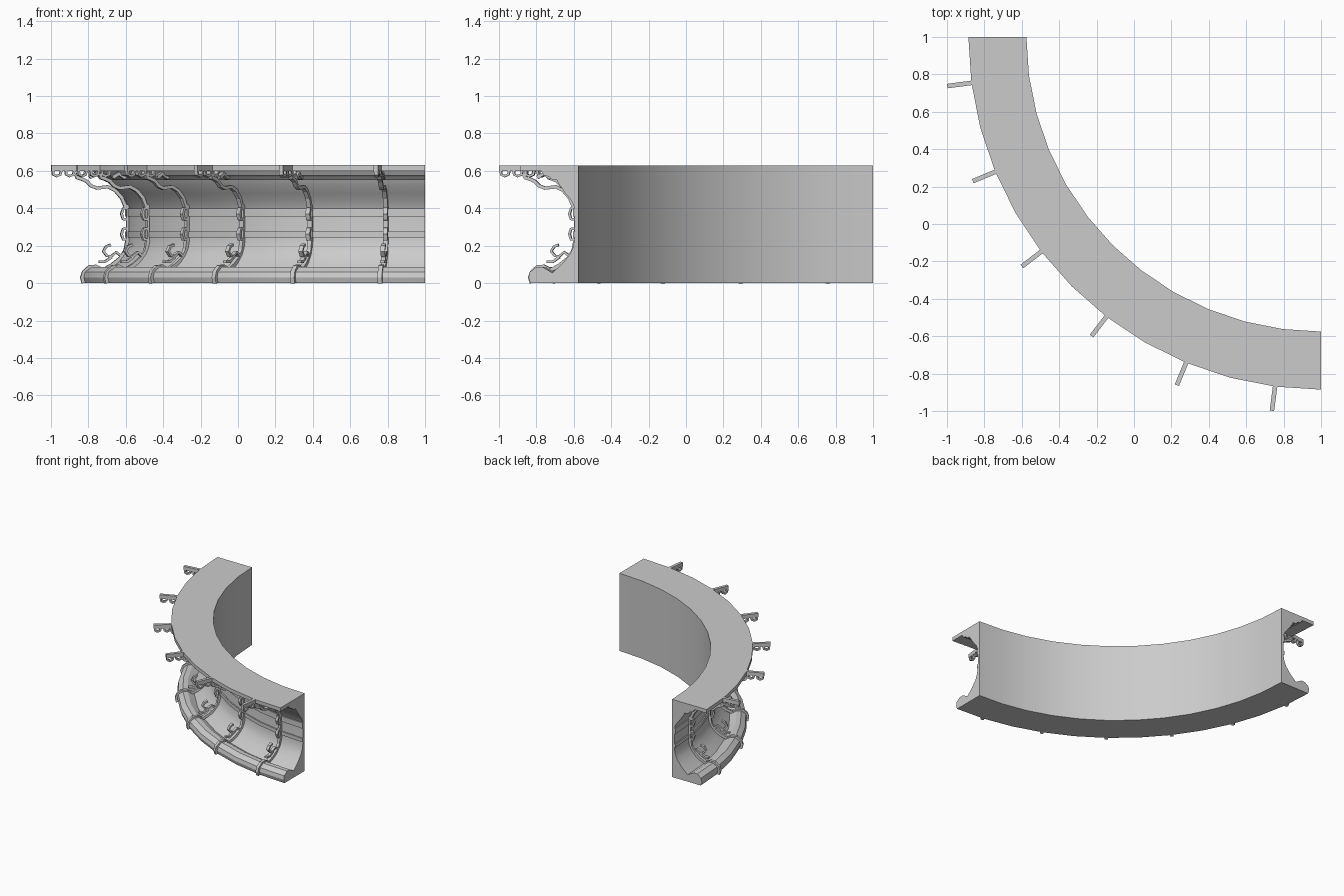
import bpy, bmesh, math
from mathutils import Vector

if "Cube" in bpy.data.objects:
    bpy.data.objects.remove(bpy.data.objects["Cube"])

CX, CY = 1.0, 1.0          # arc centre in plan


def place(r, z, ang, t=0.0):
    """Radius/height profile point -> world, at plan angle, shifted sideways by t."""
    c, s = math.cos(ang), math.sin(ang)
    return (CX - r * c + t * s, CY - r * s - t * c, z)


def finish(name, bm, smooth=None):
    bmesh.ops.recalc_face_normals(bm, faces=bm.faces)
    me = bpy.data.meshes.new(name)
    bm.to_mesh(me)
    bm.free()
    ob = bpy.data.objects.new(name, me)
    bpy.context.collection.objects.link(ob)
    if smooth:
        bpy.ops.object.select_all(action='DESELECT')
        ob.select_set(True)
        bpy.context.view_layer.objects.active = ob
        bpy.ops.object.shade_smooth_by_angle(angle=math.radians(smooth))
    return ob


# Curved counter body: profile swept a quarter turn in 12 steps
profile = [(1.575, 0), (1.575, .63), (1.885, .63), (1.885, .60), (1.775, .60),
           (1.76, .575), (1.735, .57), (1.715, .55), (1.69, .55), (1.68, .53),
           (1.645, .48), (1.612, .44), (1.595, .40), (1.595, .24),
           (1.605, .19), (1.62, .155), (1.66, .105), (1.715, .055), (1.765, .085),
           (1.80, .085), (1.835, .06), (1.842, .03), (1.832, 0)]
bm = bmesh.new()
rings = [[bm.verts.new(place(r, z, math.radians(7.5 * i))) for r, z in profile]
         for i in range(13)]
n = len(profile)
for a, b in zip(rings, rings[1:]):
    for k in range(n):
        j = (k + 1) % n
        bm.faces.new((a[k], a[j], b[j], b[k]))
bm.faces.new(rings[0])
bm.faces.new(rings[-1])
finish("counter_body", bm, 20)

# Thin horizontal rails along the wall
for z0, z1 in ((.355, .40), (.245, .275)):
    bm = bmesh.new()
    sec = [(1.58, z0), (1.604, z0), (1.604, z1), (1.58, z1)]
    rr = [[bm.verts.new(place(r, z, math.radians(7.5 * i))) for r, z in sec]
          for i in range(13)]
    for a, b in zip(rr, rr[1:]):
        for k in range(4):
            j = (k + 1) % 4
            bm.faces.new((a[k], a[j], b[j], b[k]))
    bm.faces.new(rr[0])
    bm.faces.new(rr[-1])
    finish("wall_rail", bm, 20)


def strip(bm, pts, width, ang, thick=.024):
    """Flat bar following a path in the radial plane."""
    p = [Vector(q) for q in pts]
    rows = []
    for i, q in enumerate(p):
        d = (p[min(i + 1, len(p) - 1)] - p[max(i - 1, 0)]).normalized()
        o = Vector((-d.y, d.x)) * width / 2
        rows.append([bm.verts.new(place(*(q + s * o), ang, t * thick / 2))
                     for s, t in ((1, 1), (1, -1), (-1, -1), (-1, 1))])
    for a, b in zip(rows, rows[1:]):
        for k in range(4):
            j = (k + 1) % 4
            bm.faces.new((a[k], a[j], b[j], b[k]))
    bm.faces.new(rows[0])
    bm.faces.new(rows[-1])


# Wrought ribs: (path, width)
rib_paths = [
    # top arm
    ([(1.58, .615), (2.015, .615)], .03),
    # S scroll under the lip, down to the wall
    ([(1.885, .585), (1.875, .563), (1.85, .556), (1.825, .545), (1.80, .52),
      (1.77, .508), (1.71, .515), (1.67, .495), (1.635, .455), (1.612, .40)], .018),
    # branch from scroll up to the lip
    ([(1.81, .565), (1.775, .585), (1.745, .565), (1.70, .59)], .02),
    # lower sweep, back down to the foot
    ([(1.605, .23), (1.615, .175), (1.64, .135), (1.69, .095), (1.745, .065)], .02),
    # curl over the foot
    ([(1.695, .205), (1.72, .195), (1.735, .17), (1.715, .145), (1.69, .145),
      (1.665, .165), (1.63, .14)], .014),
    ([(1.76, .115), (1.725, .115), (1.69, .14)], .014),
    # foot wrap
    ([(1.745, .075), (1.775, .09), (1.81, .087), (1.84, .06), (1.85, .03),
      (1.842, .0)], .018),
    # wall spine
    ([(1.605, .42), (1.605, .22)], .014),
]
# hanging hooks under the arm
for r in (1.995, 1.925, 1.86):
    rib_paths.append(([(r + .012, .605), (r + .01, .58), (r - .008, .572),
                       (r - .028, .58), (r - .035, .605)], .013))
# clasps around the two rails
for z in (.37, .262):
    rib_paths.append(([(1.60, z + .03), (1.628, z + .028), (1.637, z),
                       (1.628, z - .028), (1.60, z - .03)], .014))

for i in range(6):
    bm = bmesh.new()
    ang = math.radians(7.5 + 15 * i)
    for pts, w in rib_paths:
        strip(bm, pts, w, ang)
    finish("scroll_rib_%d" % (i + 1), bm)
